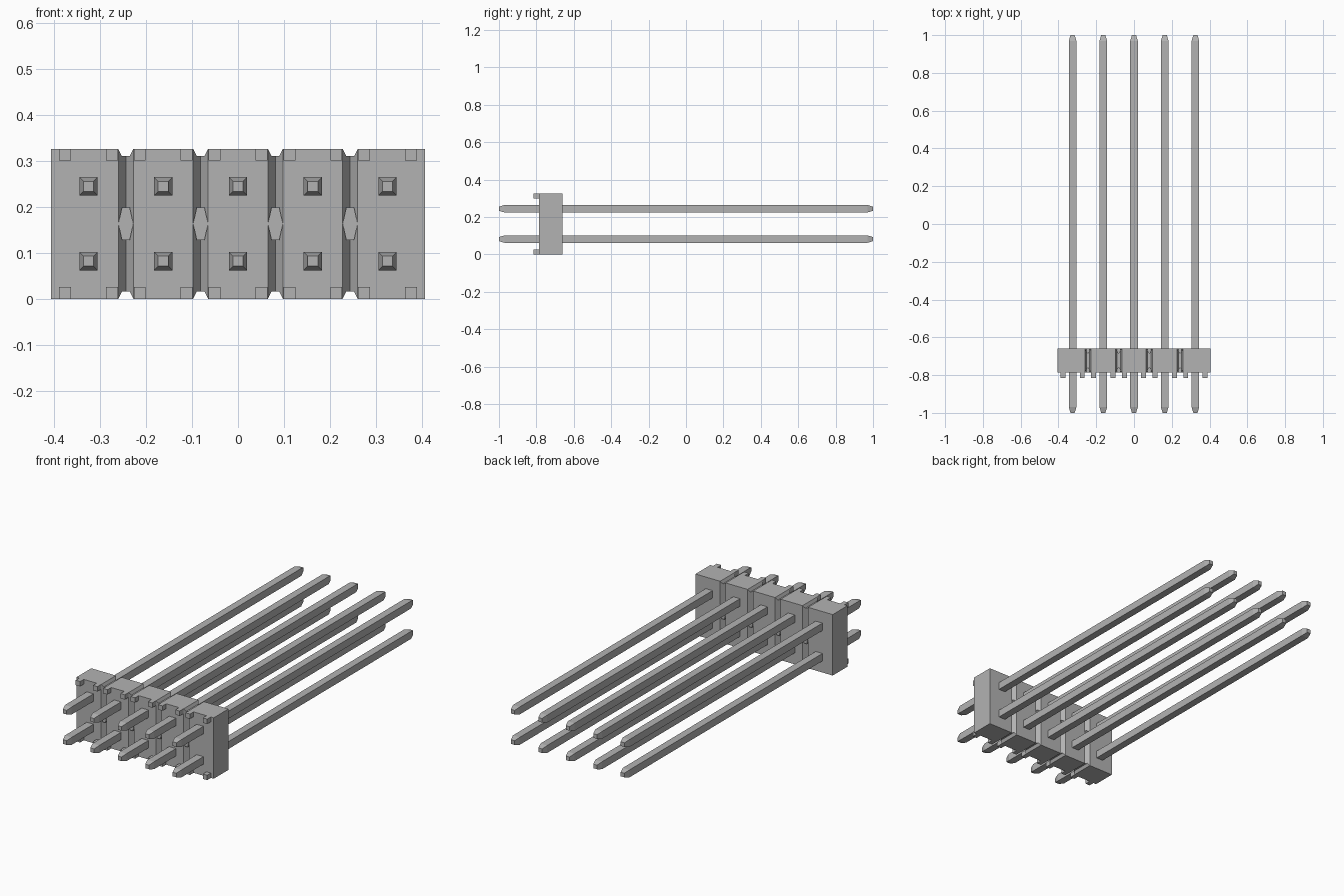
import bpy
import bmesh
from mathutils import Vector

cube = bpy.data.objects.get("Cube")
if cube:
    bpy.data.objects.remove(cube, do_unlink=True)

PITCH = 0.1625
HALF_X, HEIGHT = 0.406, 0.326
FRONT, BACK = -0.785, -0.66
MID_Z = HEIGHT / 2
COLUMNS = [(i - 2) * PITCH for i in range(5)]
JOINTS = [(i - 1.5) * PITCH for i in range(4)]
ROWS = [MID_Z - PITCH / 2, MID_Z + PITCH / 2]

grey = bpy.data.materials.new("plain grey")
grey.use_nodes = True
colour = (0.45, 0.45, 0.45, 1)
grey.diffuse_color = colour
grey.node_tree.nodes["Principled BSDF"].inputs["Base Color"].default_value = colour


def make_object(name, bm):
    bmesh.ops.recalc_face_normals(bm, faces=bm.faces)
    mesh = bpy.data.meshes.new(name)
    bm.to_mesh(mesh)
    bm.free()
    mesh.materials.append(grey)
    obj = bpy.data.objects.new(name, mesh)
    bpy.context.collection.objects.link(obj)
    return obj


def add_prism(bm, points, direction):
    """Extrude a flat outline of 3D points along a direction."""
    face = bm.faces.new([bm.verts.new(p) for p in points])
    out = bmesh.ops.extrude_face_region(bm, geom=[face], use_keep_orig=True)
    verts = [g for g in out["geom"] if isinstance(g, bmesh.types.BMVert)]
    bmesh.ops.translate(bm, verts=verts, vec=Vector(direction))


def add_box(bm, x0, x1, y0, y1, z0, z1):
    add_prism(bm, [(x0, y0, z0), (x1, y0, z0), (x1, y0, z1), (x0, y0, z1)],
              (0, y1 - y0, 0))


# Housing block
bm = bmesh.new()
add_box(bm, -HALF_X, HALF_X, FRONT, BACK, 0, HEIGHT)
housing = make_object("housing", bm)

# Upright V grooves between the columns, front and back
grooves = bmesh.new()
notches = bmesh.new()
for x in JOINTS:
    for y, s in ((FRONT, 1), (BACK, -1)):
        add_prism(grooves, [(x - 0.0325, y - s * 0.025, -0.1),
                            (x + 0.0325, y - s * 0.025, -0.1),
                            (x, y + s * 0.025, -0.1)], (0, 0, 0.6))
    # Sloped notches across the top and bottom edges
    for z, s in ((0, 1), (HEIGHT, -1)):
        add_prism(notches, [(x - 0.0245, FRONT - 0.1, z - s * 0.016),
                            (x + 0.0245, FRONT - 0.1, z - s * 0.016),
                            (x + 0.0085, FRONT - 0.1, z + s * 0.016),
                            (x - 0.0085, FRONT - 0.1, z + s * 0.016)], (0, 0.4, 0))

# Cut both sets out of the housing
cutters = [make_object("groove_cutter", grooves), make_object("notch_cutter", notches)]
for cutter in cutters:
    cutter.hide_render = True
    mod = housing.modifiers.new(cutter.name, 'BOOLEAN')
    mod.operation = 'DIFFERENCE'
    mod.solver = 'EXACT'
    mod.object = cutter
bpy.context.view_layer.objects.active = housing
for mod in list(housing.modifiers):
    bpy.ops.object.modifier_apply(modifier=mod.name)
for cutter in cutters:
    bpy.data.objects.remove(cutter, do_unlink=True)

# Six-sided bridges that fill the grooves halfway up
bm = bmesh.new()
for x in JOINTS:
    outline = [(-0.0163, 0), (-0.0085, -0.035), (0.0085, -0.035),
               (0.0163, 0), (0.0085, 0.035), (-0.0085, 0.035)]
    add_prism(bm, [(x + dx, FRONT, MID_Z + dz) for dx, dz in outline],
              (0, BACK - FRONT, 0))
make_object("groove_bridges", bm)

# Small standoff feet on the front corners of each column
bm = bmesh.new()
for x in COLUMNS:
    for side in (-0.051, 0.051):
        for z in (0, HEIGHT - 0.026):
            add_box(bm, x + side - 0.013, x + side + 0.013,
                    FRONT - 0.031, FRONT + 0.005, z, z + 0.026)
make_object("standoff_feet", bm)

# Square pins with tapered tips
SECTIONS = [(-1, 0.011), (-0.97, 0.02), (0.97, 0.02), (1, 0.011)]
CORNERS = [(-1, -1), (1, -1), (1, 1), (-1, 1)]
for r, z in enumerate(ROWS):
    bm = bmesh.new()
    for x in COLUMNS:
        rings = [[bm.verts.new((x + a * h, y, z + b * h)) for a, b in CORNERS]
                 for y, h in SECTIONS]
        bm.faces.new(rings[0])
        bm.faces.new(rings[-1])
        for lo, hi in zip(rings, rings[1:]):
            for k in range(4):
                n = (k + 1) % 4
                bm.faces.new((lo[k], lo[n], hi[n], hi[k]))
    make_object(("lower_pins", "upper_pins")[r], bm)
